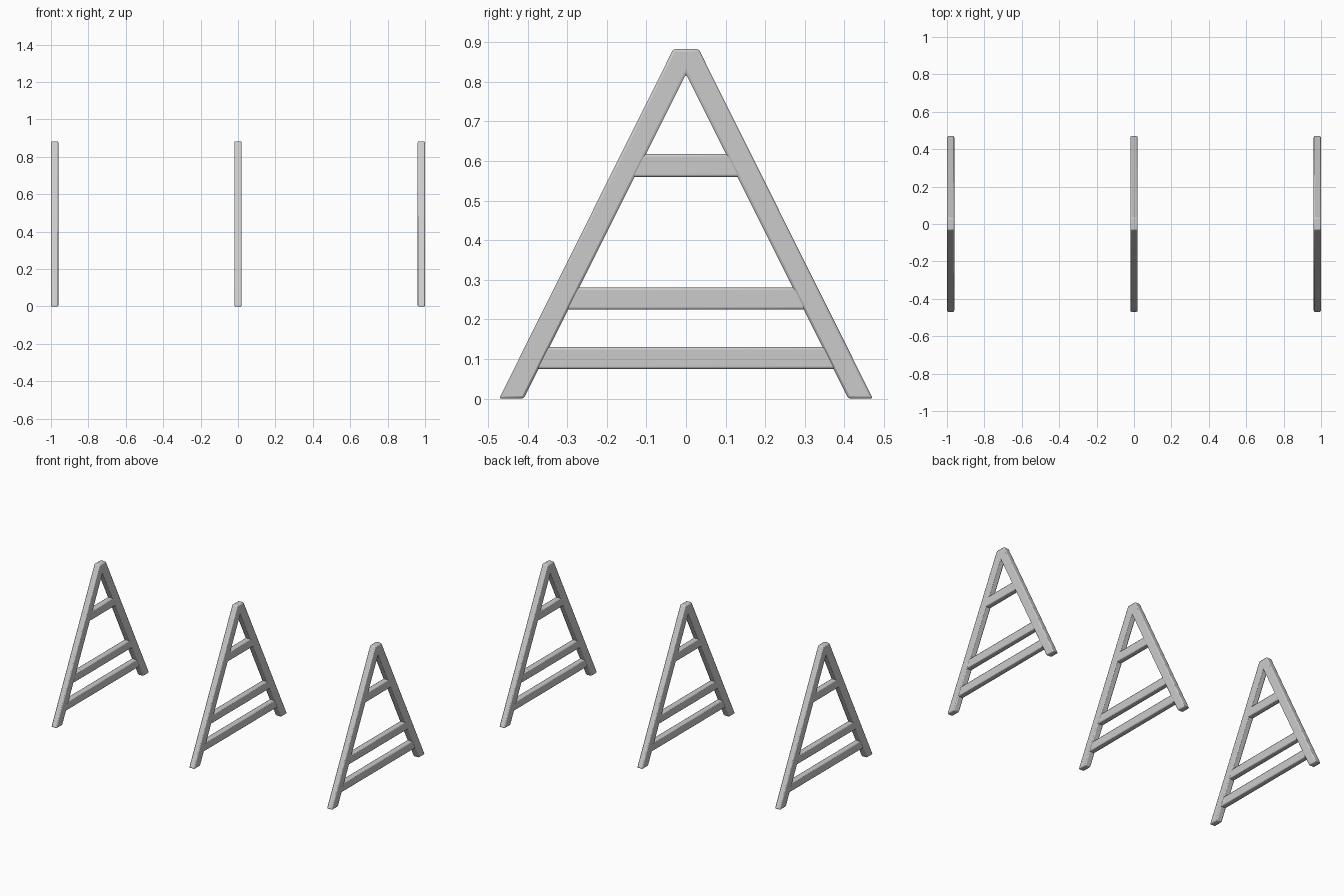
import bpy, bmesh

if "Cube" in bpy.data.objects:
    bpy.data.objects.remove(bpy.data.objects["Cube"])

WIDTH = 0.039


def slab(name, x, profile, width, bevel):
    """Extrude a (y, z) outline along x and soften its edges."""
    bm = bmesh.new()
    face = bm.faces.new([bm.verts.new((x - width / 2, y, z)) for y, z in profile])
    res = bmesh.ops.extrude_face_region(bm, geom=[face])
    verts = [g for g in res["geom"] if isinstance(g, bmesh.types.BMVert)]
    bmesh.ops.translate(bm, verts=verts, vec=(width, 0, 0))
    bmesh.ops.recalc_face_normals(bm, faces=bm.faces)
    mesh = bpy.data.meshes.new(name)
    bm.to_mesh(mesh)
    bm.free()
    ob = bpy.data.objects.new(name, mesh)
    bpy.context.collection.objects.link(ob)
    mod = ob.modifiers.new("soft_edges", "BEVEL")
    mod.width = bevel
    mod.segments = 2
    mod.limit_method = "ANGLE"
    bpy.ops.object.select_all(action="DESELECT")
    ob.select_set(True)
    bpy.context.view_layer.objects.active = ob
    bpy.ops.object.shade_smooth_by_angle()
    return ob


# Pair of legs joined at the apex
half = [(0.032, 0.883), (0.472, 0), (0.41, 0)]
legs = half + [(0, 0.82)] + [(-y, z) for y, z in reversed(half)]

# Bottom and top heights of the cross bars
bars = {"lower_bar": (0.075, 0.13), "middle_bar": (0.225, 0.28), "upper_bar": (0.56, 0.618)}


def inner(z):
    """Half span at height z, running a little into the legs."""
    return (0.82 - z) / 2 + 0.015


for side, x in (("left", -1 + WIDTH / 2), ("centre", 0), ("right", 1 - WIDTH / 2)):
    slab(side + "_frame_legs", x, legs, WIDTH, 0.006)
    for name, (z0, z1) in bars.items():
        a, b = inner(z0), inner(z1)
        slab(f"{side}_{name}", x, [(-a, z0), (a, z0), (b, z1), (-b, z1)], WIDTH - 0.003, 0.006)
